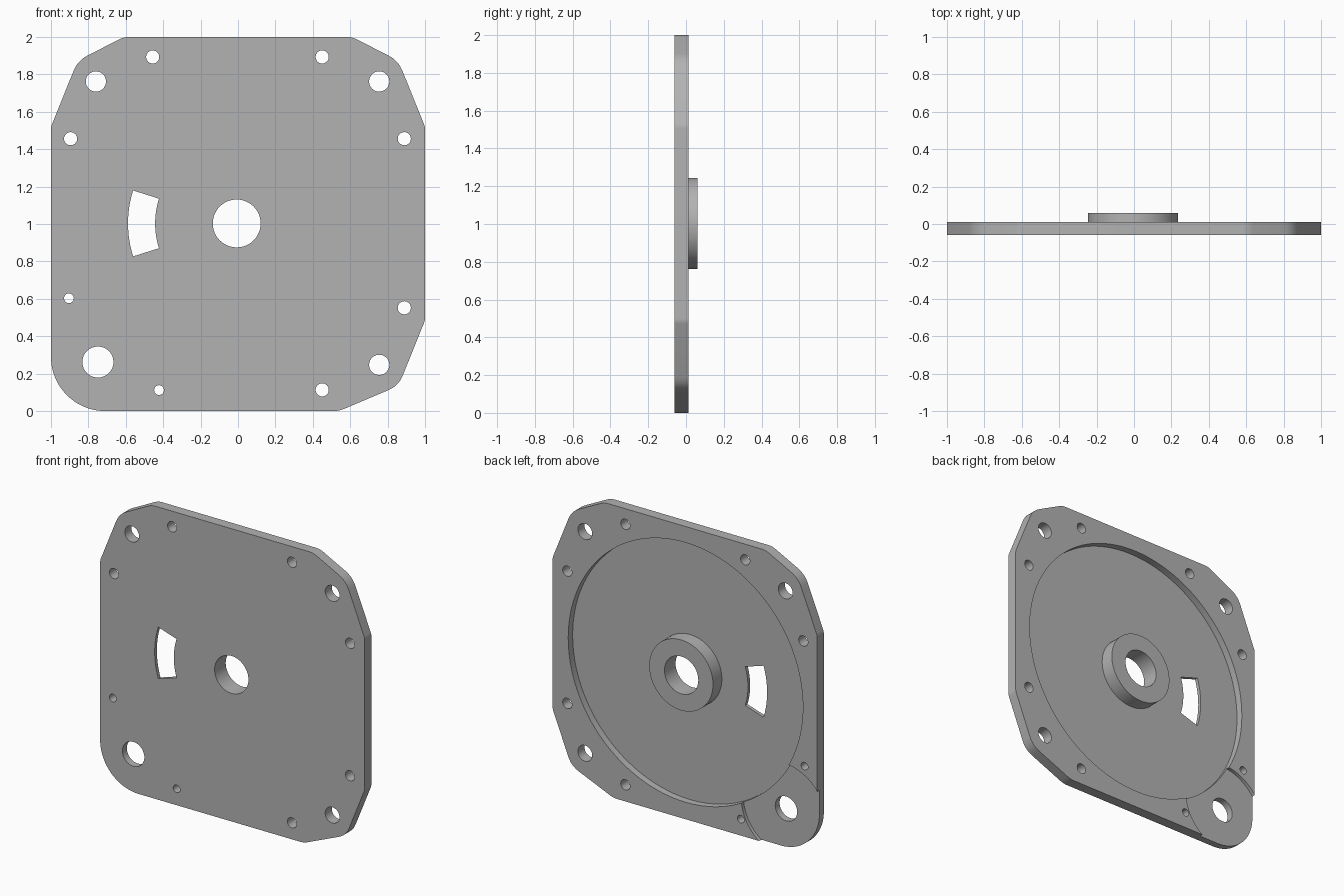
import bpy, bmesh, math
from mathutils import Vector

if "Cube" in bpy.data.objects:
    bpy.data.objects.remove(bpy.data.objects["Cube"])

FRONT, FLOOR, PAD, BACK, BOSS = -0.06, -0.036, -0.012, 0.012, 0.06
CENTRE = (-0.005, 1.003)

grey = bpy.data.materials.new("plain grey")
grey.diffuse_color = (0.45, 0.45, 0.45, 1)
grey.use_nodes = True
grey.node_tree.nodes["Principled BSDF"].inputs["Base Color"].default_value = grey.diffuse_color


def prism(name, pts, y0, y1):
    """Extrude an (x, z) outline from y0 to y1."""
    bm = bmesh.new()
    face = bm.faces.new([bm.verts.new((x, y0, z)) for x, z in pts])
    ext = bmesh.ops.extrude_face_region(bm, geom=[face])
    moved = [v for v in ext["geom"] if isinstance(v, bmesh.types.BMVert)]
    bmesh.ops.translate(bm, verts=moved, vec=(0, y1 - y0, 0))
    bmesh.ops.recalc_face_normals(bm, faces=bm.faces)
    mesh = bpy.data.meshes.new(name)
    bm.to_mesh(mesh)
    bm.free()
    mesh.materials.append(grey)
    ob = bpy.data.objects.new(name, mesh)
    bpy.context.collection.objects.link(ob)
    return ob


def arc(c, r, a0, a1, n):
    angles = [math.radians(a0 + (a1 - a0) * i / n) for i in range(n + 1)]
    return [(c[0] + r * math.cos(a), c[1] + r * math.sin(a)) for a in angles]


def disc(name, c, r, y0, y1, n=48):
    return prism(name, arc(c, r, 0, 360, n)[:-1], y0, y1)


def fillet(prev, p, nxt, d, n=6):
    """Round a corner with a quadratic curve starting d away from it."""
    p = Vector(p)
    a = p + (Vector(prev) - p).normalized() * d
    b = p + (Vector(nxt) - p).normalized() * d
    return [tuple(a * (1 - t) ** 2 + p * 2 * t * (1 - t) + b * t ** 2)
            for t in (i / n for i in range(n + 1))]


def boolean(target, tool, op):
    mod = target.modifiers.new(op, "BOOLEAN")
    mod.operation, mod.solver, mod.object = op, "EXACT", tool
    bpy.context.view_layer.objects.active = target
    bpy.ops.object.modifier_apply(modifier=mod.name)
    bpy.data.objects.remove(tool)


# Plate outline: three clipped corners and one large round corner
corners = [((-1, 1.52), 0.015), ((-0.857, 1.874), 0.06), ((-0.61, 2), 0.03),
           ((0.61, 2), 0.03), ((0.857, 1.874), 0.06), ((1, 1.52), 0.015),
           ((1, 0.485), 0.015), ((0.859, 0.135), 0.06), ((0.54, 0), 0.03)]
pts = [c[0] for c in corners]
outline = []
for i, (p, d) in enumerate(corners):
    before = pts[i - 1] if i else (-1, 0.29)
    after = pts[i + 1] if i < len(pts) - 1 else (-0.71, 0)
    outline += fillet(before, p, after, d)
outline += arc((-0.71, 0.29), 0.29, 270, 180, 24)
plate = prism("cover_plate", outline, FRONT, BACK)

# Round recess and shallower corner pad on the back
boolean(plate, disc("recess_cutter", CENTRE, 0.887, FLOOR, 0.1, 128), "DIFFERENCE")
boolean(plate, disc("pad_cutter", (-0.745, 0.262), 0.32, PAD, 0.1, 64), "DIFFERENCE")

# Central boss
boolean(plate, disc("boss", CENTRE, 0.241, FLOOR - 0.01, BOSS, 64), "UNION")

# Through holes: x, z, radius
holes = [(-0.007, 1.003, 0.128), (-0.749, 0.262, 0.083),
         (-0.422, 0.112, 0.026), (-0.904, 0.603, 0.026),
         (-0.760, 1.762, 0.054), (0.755, 1.762, 0.054), (0.755, 0.247, 0.054),
         (-0.456, 1.893, 0.035), (0.450, 1.893, 0.035), (-0.895, 1.456, 0.035),
         (0.889, 1.456, 0.035), (0.889, 0.552, 0.035), (0.450, 0.113, 0.035)]
for x, z, r in holes:
    boolean(plate, disc("hole_cutter", (x, z), r, -0.2, 0.2), "DIFFERENCE")

# Curved slot beside the boss
slot = arc(CENTRE, 0.583, 162.4, 197.6, 16) + arc(CENTRE, 0.438, 197.6, 162.4, 16)
boolean(plate, prism("slot_cutter", slot, -0.2, 0.2), "DIFFERENCE")

# Smooth round walls, keep edges crisp
bpy.ops.object.select_all(action="DESELECT")
plate.select_set(True)
bpy.context.view_layer.objects.active = plate
bpy.ops.object.shade_smooth_by_angle(angle=math.radians(20))
